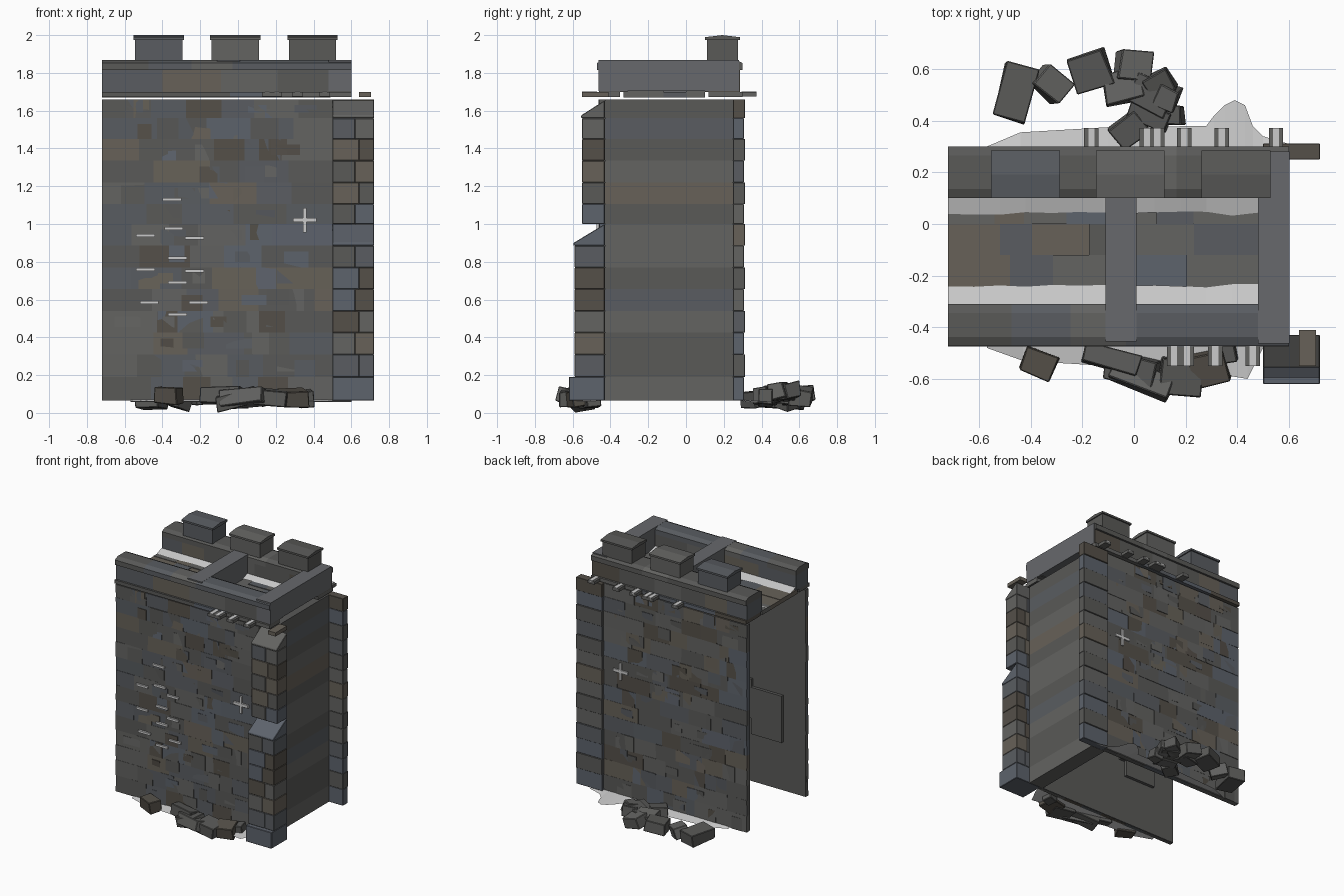
import bpy, bmesh, math, random
from mathutils import Matrix, Vector

if "Cube" in bpy.data.objects:
    bpy.data.objects.remove(bpy.data.objects["Cube"])

random.seed(4)

# Stone palette: greys, blue greys, brown greys, then pale mortar dust
COLORS = [(.10, .10, .096), (.125, .125, .12), (.10, .108, .12), (.11, .125, .15),
          (.135, .12, .098), (.09, .08, .066), (.135, .14, .15), (.6, .6, .59)]
MATS = []
for i, c in enumerate(COLORS):
    m = bpy.data.materials.new("pale_mortar" if i == 7 else f"stone_{i}")
    m.diffuse_color = (*c, 1)
    m.use_nodes = True
    m.node_tree.nodes["Principled BSDF"].inputs["Base Color"].default_value = m.diffuse_color
    MATS.append(m)
PALE, BEAM = 7, 6


def stone():
    return random.choice([0, 0, 1, 1, 2, 2, 3, 4, 5])


class Part:
    """Collects shapes into one named object."""
    def __init__(self, name, bevel=0):
        self.name, self.bevel, self.bm = name, bevel, bmesh.new()

    def prism(self, prof, x0, x1, mat=None, jitter=0):
        """Extrude a (y, z) profile along x."""
        mat = stone() if mat is None else mat
        rings = [[self.bm.verts.new((x, y + random.uniform(-jitter, jitter), z)) for y, z in prof]
                 for x in (x0, x1)]
        n = len(prof)
        faces = [self.bm.faces.new(r) for r in rings]
        for i in range(n):
            j = (i + 1) % n
            faces.append(self.bm.faces.new((rings[0][i], rings[0][j], rings[1][j], rings[1][i])))
        for f in faces:
            f.material_index = mat

    def box(self, x, y, z, mat=None, jitter=0):
        self.prism([(y[0], z[0]), (y[1], z[0]), (y[1], z[1]), (y[0], z[1])], *x, mat, jitter)

    def rock(self, x, y, z, size, rot):
        tilt = [math.radians(random.uniform(-14, 14)) for _ in range(2)]
        M = (Matrix.Translation((x, y, z)) @ Matrix.Rotation(math.radians(rot), 4, 'Z')
             @ Matrix.Rotation(tilt[0], 4, 'X') @ Matrix.Rotation(tilt[1], 4, 'Y')
             @ Matrix.Diagonal((*size, 1)))
        vs = bmesh.ops.create_cube(self.bm, size=1, matrix=M)["verts"]
        mat = random.choice([0, 0, 1, 5])
        for f in {f for v in vs for f in v.link_faces}:
            f.material_index = mat
        for v in vs:
            v.co += Vector([random.uniform(-.006, .006) for _ in range(3)])

    def done(self):
        bmesh.ops.recalc_face_normals(self.bm, faces=self.bm.faces)
        me = bpy.data.meshes.new(self.name)
        self.bm.to_mesh(me)
        self.bm.free()
        for m in MATS:
            me.materials.append(m)
        ob = bpy.data.objects.new(self.name, me)
        bpy.context.collection.objects.link(ob)
        if self.bevel:
            b = ob.modifiers.new("worn_edges", 'BEVEL')
            b.width, b.segments = self.bevel, 1
        return ob


def splits(a, b, lo, hi):
    """Random joints between a and b."""
    xs = [a]
    while b - xs[-1] > hi + lo * .6:
        xs.append(xs[-1] + random.uniform(lo, hi))
    xs.append(b)
    return list(zip(xs, xs[1:]))


ROWS = [.065, .19, .31, .425, .54, .655, .77, .885, 1.0, 1.105, 1.22, 1.335, 1.45, 1.56, 1.66]
COURSES = list(zip(ROWS, ROWS[1:]))

# Front and back brick skins with shifted stones, on a smooth inner lining
for name, y0, y1, lining in (("front_wall", -.46, -.434, (-.436, -.428)), ("back_wall", .254, .288, (.248, .256))):
    p = Part(name)
    p.box((-.719, .5), lining, (.066, 1.659), 0)
    for z in COURSES:
        for x in splits(-.72, .5, .13, .3):
            p.box(x, (y0, y1), z, jitter=.003)
    for _ in range(70):
        x, z = random.uniform(-.7, .36), random.choice(COURSES)
        p.box((x, x + random.uniform(.06, .14)), (y0 - .001, y1 + .001),
              (z[0] + random.choice([0, .03]), z[1] - random.choice([0, .03])), jitter=.0045)
    p.done()

# Recessed end wall, one long stone per course
p = Part("end_wall")
for z in COURSES:
    p.box((.48, .6), (-.43, .25), z)
p.done()

# Stepped front buttress with sloping weatherings
p = Part("front_buttress", .003)
p.box((.5, .72), (-.62, -.43), ROWS[:2])
for i, z in enumerate(COURSES[1:13]):
    mid = .62 if i % 2 else .64
    if z[0] == .885:
        p.prism([(-.595, .885), (-.43, .885), (-.43, 1.0), (-.595, .9)], .5, .72, 3)
        continue
    front = -.59 if z[1] < .9 else -.55
    for x in ((.5, mid), (mid, .72)):
        p.box(x, (front, -.43), z)
p.prism([(-.555, 1.56), (-.43, 1.56), (-.43, 1.655), (-.555, 1.575)], .5, .72, 1)
p.done()

# Back corner pilaster
p = Part("back_pilaster", .002)
for i, z in enumerate(COURSES):
    p.box((.5, .72), (.25, .312 if i % 2 else .306), z)
p.done()

# String course with small projecting blocks
p = Part("string_course")
for y in ((-.475, -.35), (.12, .30)):
    for x in splits(-.72, .6, .2, .4):
        p.box(x, y, (1.672, 1.70))
blocks = [(x, -.55, -.47) for x in (.155, .205, .315, .46)]
blocks += [(x, .295, .372) for x in (-.165, .05, .09, .195, .34, .55)]
for x, ya, yb in blocks:
    p.box((x - .028, x + .028), (ya, yb), (1.675, 1.698), 1)
    p.box((x - .012, x + .012), (ya, yb), (1.69, 1.702), PALE)
p.box((.64, .705), (-.55, -.41), (1.672, 1.70), 4)
p.done()

# Walkway paving
p = Part("walkway_floor")
for y in ((-.33, -.12), (-.12, .0), (.0, .10)):
    for x in splits(-.72, .49, .1, .28):
        p.box(x, y, (1.67, 1.70 + random.uniform(-.004, .004)))
p.done()

# Parapets with chamfered copings
for name, y0, y1 in (("front_parapet", -.46, -.31), ("back_parapet", .10, .285)):
    p = Part(name)
    for x in splits(-.72, .6, .15, .32):
        p.box(x, (y0, y1), (1.70, 1.815))
    a, b = (y0 - .012, y1) if y0 < 0 else (y0, y1 + .015)
    for x in splits(-.72, .6, .2, .34):
        p.prism([(a, 1.815), (b, 1.815), (b, 1.852), (b - .035, 1.868), (a + .035, 1.868), (a, 1.852)], *x)
    p.done()

# Merlons with low gabled caps
p = Part("merlons")
for x, mat in ((-.42, 2), (-.015, 1), (.395, 0)):
    p.box((x - .125, x + .125), (.11, .275), (1.865, 1.98), mat)
    p.prism([(.10, 1.975), (.285, 1.975), (.285, 1.989), (.1925, 2.0), (.10, 1.989)], x - .133, x + .133, mat)
p.done()

# Beams tying the parapets together
p = Part("cross_beams")
p.box((-.11, .01), (-.455, .11), (1.70, 1.869), BEAM)
p.box((.48, .602), (-.462, .28), (1.705, 1.869), BEAM)
p.done()

# Pale joints on the front and the cross slits on both faces
p = Part("pale_joints")
for x, z in ((-.35, 1.13), (-.34, .975), (-.49, .94), (-.23, .925), (-.32, .82), (-.49, .76),
             (-.23, .75), (-.32, .69), (-.47, .585), (-.21, .585), (-.32, .52)):
    p.box((x - .05, x + .05), (-.474, -.45), (z - .008, z + .008), PALE)
for y in ((-.474, -.45), (.27, .299)):
    p.box((.345, .362), y, (.955, 1.085), PALE)
    p.box((.29, .415), y, (1.01, 1.032), PALE)
p.done()

# Patch of stones on the inside of the front wall
p = Part("inner_patch")
p.box((-.53, -.27), (-.432, -.405), (.44, .80), 0)
p.box((-.27, -.22), (-.432, -.41), (.56, .86), 0)
p.done()


def drift(name, outline, y_wall, z_wall, z_out):
    """Pale sloping strip between a wall line and a ragged outline."""
    p = Part(name)
    for (xa, ya), (xb, yb) in zip(outline, outline[1:]):
        f = p.bm.faces.new([p.bm.verts.new(v) for v in (
            (xa, y_wall, z_wall), (xb, y_wall, z_wall), (xb, yb, z_out), (xa, ya, z_out))])
        f.material_index = PALE
        f.normal_update()
        if f.normal.z < 0:
            f.normal_flip()
    bmesh.ops.remove_doubles(p.bm, verts=p.bm.verts, dist=.0005)
    p.done()


# Dust drifts at the foot of the walls and along the walkway
drift("back_drift", [(-.57, .30), (-.44, .355), (-.1, .375), (.28, .38), (.31, .42), (.35, .46), (.39, .48),
                     (.43, .46), (.46, .38), (.5, .34), (.6, .31)], .28, .072, .058)
drift("front_drift", [(-.57, -.48), (-.43, -.53), (-.1, -.55), (.3, -.55), (.38, -.59), (.44, -.6),
                      (.47, -.54), (.5, -.48)], -.45, .072, .06)
for name, yw, ye in (("walk_drift_back", .10, .04), ("walk_drift_front", -.31, -.24)):
    drift(name, [(-.72 + i * .1, ye + random.uniform(-.008, .008)) for i in range(13)], yw, 1.725, 1.706)

# Fallen rubble: x, y, z, width, depth, turn
p = Part("rubble", .004)
for x, y, z, w, d, r in (
        (-.46, .51, .065, .13, .22, -14), (-.32, .54, .07, .13, .10, -40), (-.17, .59, .09, .15, .14, 20),
        (0, .61, .09, .13, .12, -5), (-.04, .53, .09, .15, .12, 12), (.07, .50, .10, .16, .12, -25),
        (.10, .545, .11, .10, .09, 30), (.13, .49, .11, .08, .09, -20), (-.02, .365, .07, .13, .10, 38),
        (.06, .42, .08, .16, .08, -20), (.15, .42, .08, .08, .08, 0),
        (-.37, -.54, .09, .13, .10, -22), (-.09, -.525, .09, .22, .08, -15), (-.01, -.56, .07, .20, .11, -12),
        (.03, -.60, .08, .24, .09, -25), (.18, -.595, .075, .17, .14, -6), (.29, -.56, .08, .14, .13, 15),
        (.36, -.50, .07, .08, .08, 10)):
    p.rock(x, y, z, (w, d, .085), r)
rubble = p.done()
rubble.location.z = -min(v.co.z for v in rubble.data.vertices)
